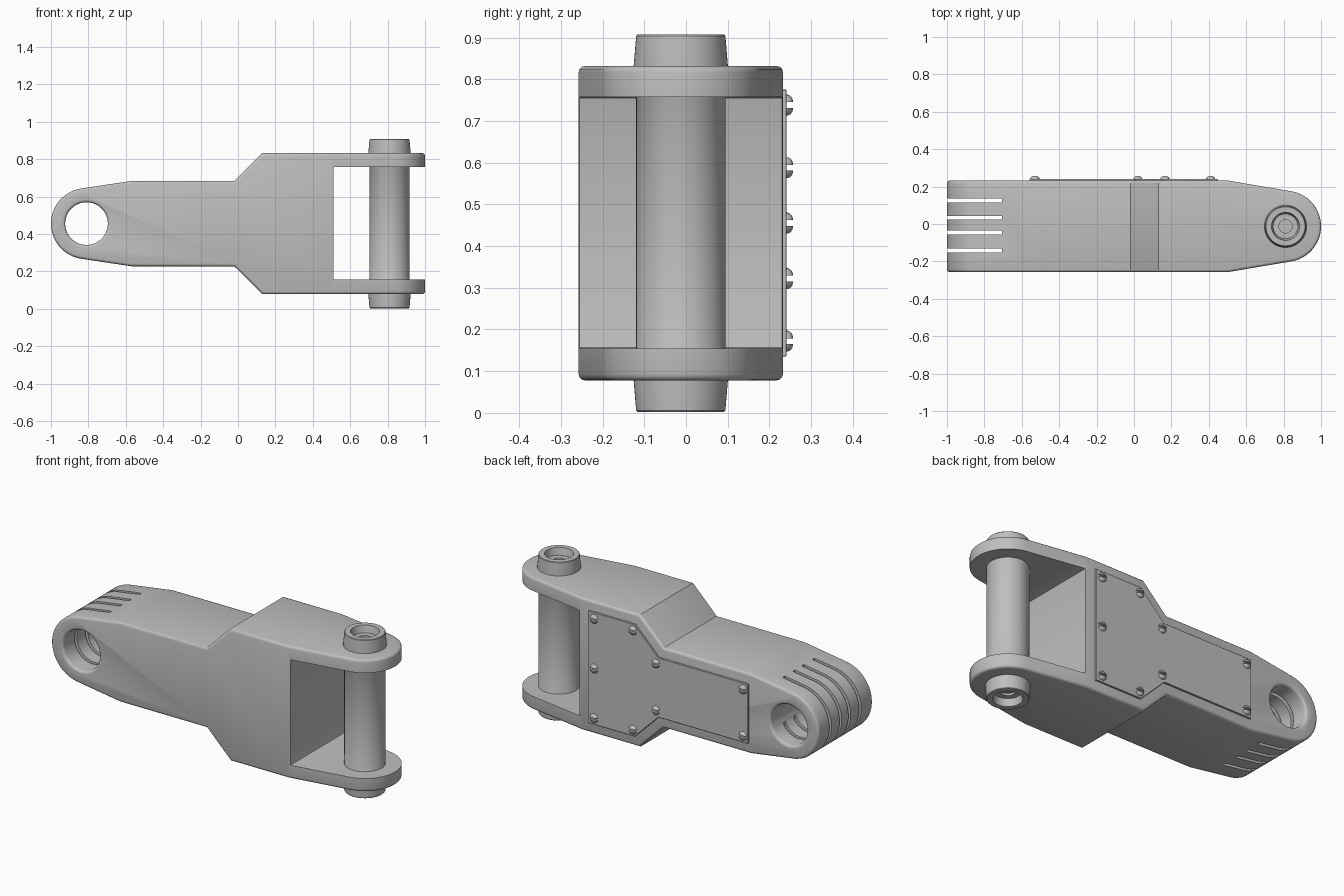
import bpy, bmesh, math
from mathutils import Matrix, Vector

cube = bpy.data.objects.get("Cube")
if cube:
    bpy.data.objects.remove(cube, do_unlink=True)

grey = bpy.data.materials.new("plain grey")
grey.use_nodes = True
grey.diffuse_color = (0.52, 0.52, 0.52, 1)
grey.node_tree.nodes["Principled BSDF"].inputs["Base Color"].default_value = grey.diffuse_color

MID_Y, MID_Z = -0.0125, 0.455
EYE_X, PIN_X, END_R = -0.81, 0.81, 0.19


def make(name, bm):
    bmesh.ops.recalc_face_normals(bm, faces=bm.faces)
    mesh = bpy.data.meshes.new(name)
    bm.to_mesh(mesh)
    bm.free()
    mesh.materials.append(grey)
    obj = bpy.data.objects.new(name, mesh)
    bpy.context.collection.objects.link(obj)
    return obj


def prism(name, points, axis, low, high):
    """Extrude an outline of (x, z) along y, or of (x, y) along z."""
    bm = bmesh.new()
    at = lambda a, b, h: (a, h, b) if axis == "y" else (a, b, h)
    face = bm.faces.new([bm.verts.new(at(a, b, low)) for a, b in points])
    new = bmesh.ops.extrude_face_region(bm, geom=[face])["geom"]
    shift = at(0, 0, high - low)
    bmesh.ops.translate(bm, vec=shift, verts=[v for v in new if isinstance(v, bmesh.types.BMVert)])
    return make(name, bm)


def lathe(profile, steps=64):
    """Spin a closed (radius, height) profile round z."""
    bm = bmesh.new()
    verts = [bm.verts.new((r, 0, h)) for r, h in profile]
    edges = [bm.edges.new(pair) for pair in zip(verts, verts[1:])]
    bmesh.ops.spin(bm, geom=verts + edges, axis=(0, 0, 1), cent=(0, 0, 0),
                   angle=math.tau, steps=steps, use_duplicate=False)
    bmesh.ops.remove_doubles(bm, verts=bm.verts, dist=1e-5)
    return bm


def box(name, x, y, z):
    return prism(name, [(x[0], z[0]), (x[1], z[0]), (x[1], z[1]), (x[0], z[1])], "y", *y)


def boolean(obj, cutter, operation="DIFFERENCE"):
    mod = obj.modifiers.new("cut", "BOOLEAN")
    mod.object, mod.operation, mod.solver = cutter, operation, "EXACT"
    cutter.hide_render = True
    cutter.hide_set(True)


def bevel(obj, width, segments=3, angle=60):
    mod = obj.modifiers.new("soft edge", "BEVEL")
    mod.width, mod.segments = width, segments
    mod.limit_method, mod.angle_limit = "ANGLE", math.radians(angle)


def finish(obj):
    """Apply modifiers, then smooth the round parts."""
    graph = bpy.context.evaluated_depsgraph_get()
    mesh = bpy.data.meshes.new_from_object(obj.evaluated_get(graph))
    obj.modifiers.clear()
    obj.data = mesh
    bpy.ops.object.select_all(action="DESELECT")
    obj.select_set(True)
    bpy.context.view_layer.objects.active = obj
    bpy.ops.object.shade_smooth_by_angle(angle=math.radians(32))


def arc(cx, cy, r, start, end, steps=40):
    angles = [math.radians(start + (end - start) * i / steps) for i in range(steps + 1)]
    return [(cx + r * math.cos(a), cy + r * math.sin(a)) for a in angles]


# Arm body: side outline crossed with plan outline
upper = [(-0.57, 0.228), (-0.02, 0.228), (0.13, 0.377), (1.1, 0.377)]
side = [(x, MID_Z + h) for x, h in upper]
side += [(x, MID_Z - h) for x, h in reversed(upper)]
side += arc(EYE_X, MID_Z, END_R, 262, 98)
plan = arc(PIN_X, MID_Y, END_R, -80.5, 80.5)
plan += [(x, MID_Y + s * 0.245) for x, s in ((0.5, 1), (-1.2, 1), (-1.2, -1), (0.5, -1))]
body = prism("arm_body", side, "y", -0.5, 0.5)
plan_block = prism("plan_helper", plan, "z", -0.2, 1.2)
boolean(body, plan_block, "INTERSECT")
bevel(body, 0.015)

# Clevis opening, eye hole and the four end slots
cutters = [plan_block]
opening = box("opening_helper", (0.51, 1.2), (-0.6, 0.6), (0.155, 0.757))
bevel(opening, 0.006, 2)
cutters.append(opening)

half = 0.245
flare = [(0.114 + 0.015 * (1 - math.sin(t)), half - 0.015 * (1 - math.cos(t)))
         for t in (i * math.pi / 8 for i in range(5))]
rim = [(0, 0.4), (0.129, 0.4)] + flare
hole_bm = lathe(rim + [(r, -h) for r, h in reversed(rim)])
hole_bm.transform(Matrix.Translation((EYE_X, MID_Y, MID_Z)) @ Matrix.Rotation(math.pi / 2, 4, "X"))
cutters.append(make("eye_helper", hole_bm))
for y in (-0.142, -0.046, 0.034, 0.126):
    cutters.append(box("slot_helper", (-1.2, -0.705), (y - 0.01, y + 0.01), (0, 1)))
for cutter in cutters[1:]:
    boolean(body, cutter)
finish(body)
for cutter in cutters:
    bpy.data.objects.remove(cutter, do_unlink=True)

# Pin with tapered, cupped ends
end = [(0, 0.40), (0.035, 0.40), (0.035, 0.412), (0.066, 0.412), (0.075, 0.4525),
       (0.104, 0.4525), (0.107, 0.449), (0.113, 0.377), (0.113, 0.36), (0.107, 0.35)]
pin_bm = lathe(end + [(r, -h) for r, h in reversed(end)])
pin_bm.transform(Matrix.Translation((PIN_X, MID_Y, MID_Z)))
finish(make("hinge_pin", pin_bm))

# Cover plate on the back
edge = [(-0.56, 0.17), (0.005, 0.17), (0.155, 0.32), (0.45, 0.32)]
outline = [(x, MID_Z + h) for x, h in edge] + [(x, MID_Z - h) for x, h in reversed(edge)]
plate = prism("cover_plate", outline, "y", 0.225, 0.2415)
bevel(plate, 0.002, 1, 80)
finish(plate)

# Slotted dome screws, each made of two half heads
dome = [(0, 0.016), (0.009, 0.0155), (0.017, 0.013), (0.022, 0.009), (0.025, 0.003), (0.025, -0.004), (0, -0.004)]
spots = [(0.41, 0.283), (0.41, 0), (0.41, -0.283)]
spots += [(x, s * h) for x, h in ((0.165, 0.283), (0.02, 0.133), (-0.53, 0.133)) for s in (1, -1)]
for x, h in spots:
    bm = bmesh.new()
    for turn in (0, math.pi):
        part = lathe(dome, 24)
        cut = bmesh.ops.bisect_plane(part, geom=part.verts[:] + part.edges[:] + part.faces[:],
                                     plane_co=(0, 0.007, 0), plane_no=(0, 1, 0), clear_inner=True)
        bmesh.ops.holes_fill(part, edges=[e for e in cut["geom_cut"] if isinstance(e, bmesh.types.BMEdge)])
        part.transform(Matrix.Rotation(turn, 4, "Z"))
        piece = bpy.data.meshes.new("half_head")
        part.to_mesh(piece)
        part.free()
        bm.from_mesh(piece)
        bpy.data.meshes.remove(piece)
    bm.transform(Matrix.Translation((x, 0.2415, MID_Z + h)) @ Matrix.Rotation(-math.pi / 2, 4, "X"))
    finish(make("plate_screw", bm))
